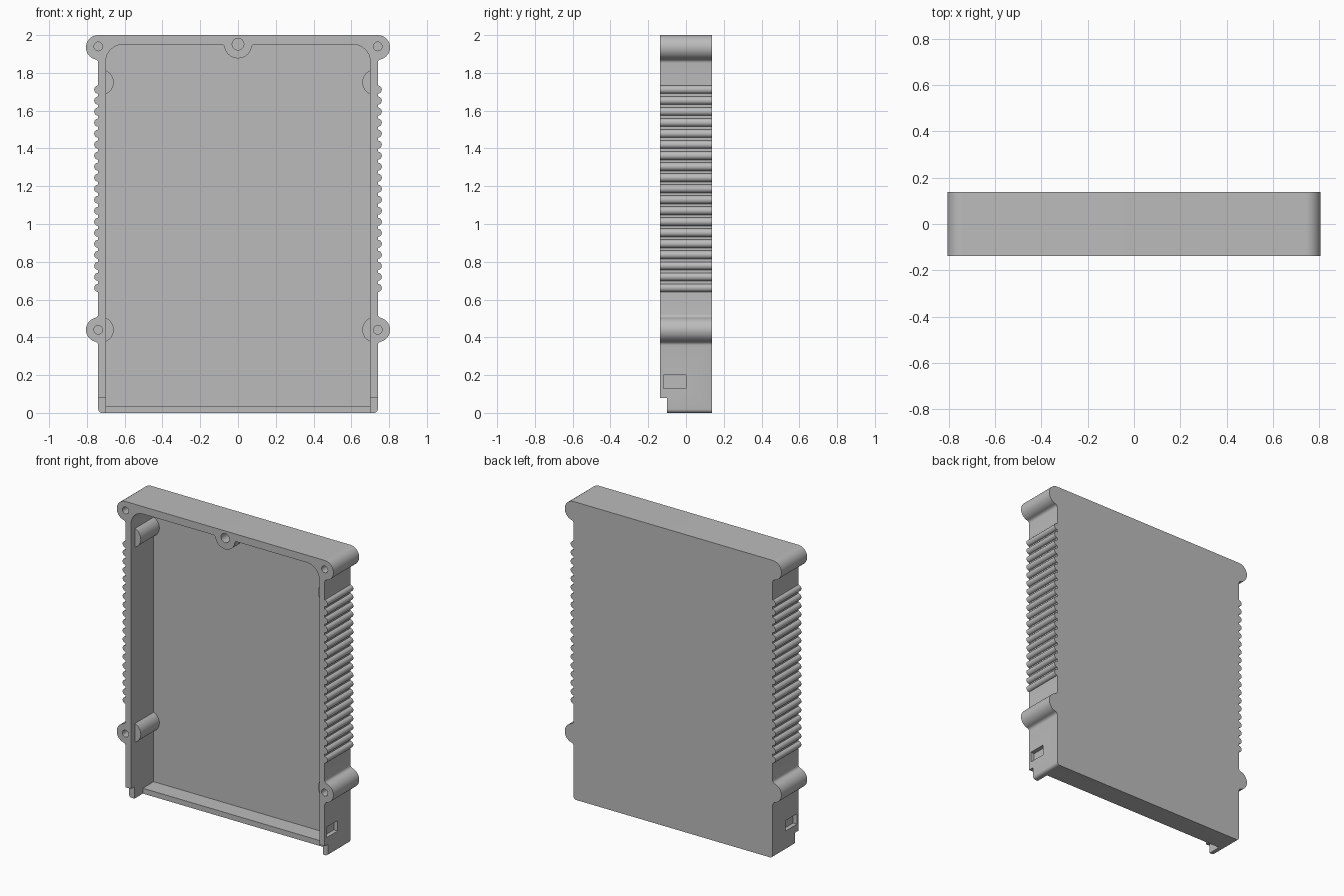
import bpy
import bmesh
from math import pi, cos, sin, sqrt, atan2
from mathutils import Vector, Matrix

cube = bpy.data.objects.get("Cube")
if cube:
    bpy.data.objects.remove(cube, do_unlink=True)

FRONT, BACK = -0.137, 0.137
FLOOR = 0.105          # inner face of the back panel
WALL, INNER = 0.74, 0.70
EAR_R = 0.065

grey = bpy.data.materials.new("plain grey")
grey.use_nodes = True
grey.diffuse_color = (0.5, 0.5, 0.5, 1)
grey.node_tree.nodes["Principled BSDF"].inputs["Base Color"].default_value = (0.5, 0.5, 0.5, 1)


def arc(cx, cz, r, a0, a1, n=8):
    return [(cx + r * cos(a0 + (a1 - a0) * i / n), cz + r * sin(a0 + (a1 - a0) * i / n))
            for i in range(n + 1)]


def bump(cx, cz, r, fillet, turn=0.0):
    """Round lug on a straight edge, blended into it by concave fillets."""
    d = sqrt((r + fillet) ** 2 - fillet ** 2)
    a = atan2(d, fillet)
    pts = arc(fillet, -d, fillet, pi, pi - a, 5)
    pts += arc(0, 0, r, -a, a, 24)[1:-1]
    pts += arc(fillet, d, fillet, a - pi, -pi, 5)
    rot = Matrix.Rotation(turn, 2)
    return [tuple(rot @ Vector(p) + Vector((cx, cz))) for p in pts]


def prism(name, outline, y0, y1):
    """Extrude an x-z outline from y0 to y1."""
    bm = bmesh.new()
    face = bm.faces.new([bm.verts.new((x, y0, z)) for x, z in outline])
    new = bmesh.ops.extrude_face_region(bm, geom=[face])["geom"]
    bmesh.ops.translate(bm, vec=(0, y1 - y0, 0),
                        verts=[v for v in new if isinstance(v, bmesh.types.BMVert)])
    bmesh.ops.recalc_face_normals(bm, faces=bm.faces)
    mesh = bpy.data.meshes.new(name)
    bm.to_mesh(mesh)
    bm.free()
    obj = bpy.data.objects.new(name, mesh)
    bpy.context.collection.objects.link(obj)
    mesh.materials.append(grey)
    return obj


def box(name, x0, x1, y0, y1, z0, z1):
    return prism(name, [(x0, z0), (x1, z0), (x1, z1), (x0, z1)], y0, y1)


def cut(target, cutter):
    bpy.context.view_layer.objects.active = target
    mod = target.modifiers.new("cut", "BOOLEAN")
    mod.operation, mod.solver, mod.object = "DIFFERENCE", "EXACT", cutter
    bpy.ops.object.modifier_apply(modifier=mod.name)
    bpy.data.objects.remove(cutter, do_unlink=True)


def smooth(obj):
    bpy.ops.object.select_all(action="DESELECT")
    obj.select_set(True)
    bpy.context.view_layer.objects.active = obj
    bpy.ops.object.shade_smooth_by_angle(angle=0.5)


# Half outline: bottom corner, lower ear, grip ribs, upper ear
half = arc(WALL - 0.02, 0.02, 0.02, -pi / 2, 0, 5)
half += bump(WALL, 0.44, EAR_R, 0.02)
for i in range(19):
    half += arc(WALL, 0.662 + i * 0.0583, 0.0215, -pi / 2, pi / 2, 10)
top_z = 2 - EAR_R
lug = bump(WALL, top_z, EAR_R, 0.02)
half += [p for p in lug if p[1] < top_z]
half += arc(WALL, top_z, EAR_R, 0, pi / 2, 12)
shell = prism("case_shell", half + [(-x, z) for x, z in reversed(half)], FRONT, BACK)

# Open cavity with rounded upper corners and a screw lug in the top edge
r = 0.09
cavity = [(-INNER, 0.036)] + arc(-INNER + r, 1.95 - r, r, pi, pi / 2)
cavity += bump(0, 1.95, 0.073, 0.015, -pi / 2)
cavity += arc(INNER - r, 1.95 - r, r, pi / 2, 0) + [(INNER, 0.036)]
cut(shell, prism("cavity_cutter", cavity, -0.3, FLOOR))

# Lowered bottom wall and stepped front edge at the bottom
cut(shell, box("bottom_cutter", -INNER, INNER, -0.3, -0.01, -0.1, 0.1))
cut(shell, box("step_cutter", -1, 1, -0.3, -0.1, -0.1, 0.08))

# Latch pockets and screw holes
for s in (-1, 1):
    x0, x1 = sorted((s * 0.712, s * 0.9))
    cut(shell, box("latch_cutter", x0, x1, -0.12, 0, 0.13, 0.2))
for x, z, rad in [(s * WALL, z, 0.023) for s in (-1, 1) for z in (0.44, 1.94)] + [(0, 1.952, 0.031)]:
    cut(shell, prism("hole_cutter", arc(x, z, rad, 0, 2 * pi, 24)[:-1], -0.3, 0.06))
smooth(shell)

# Recessed support posts along the inner side walls
for side, s in (("left", 1), ("right", -1)):
    for level, z in (("lower", 0.44), ("upper", 1.75)):
        a = 1.95
        seg = arc(0.726, z, 0.068, a, 2 * pi - a, 16)
        seg = [(s * x, pz) for x, pz in seg]
        smooth(prism(f"{level}_{side}_post", seg, FRONT + 0.045, FLOOR + 0.005))
